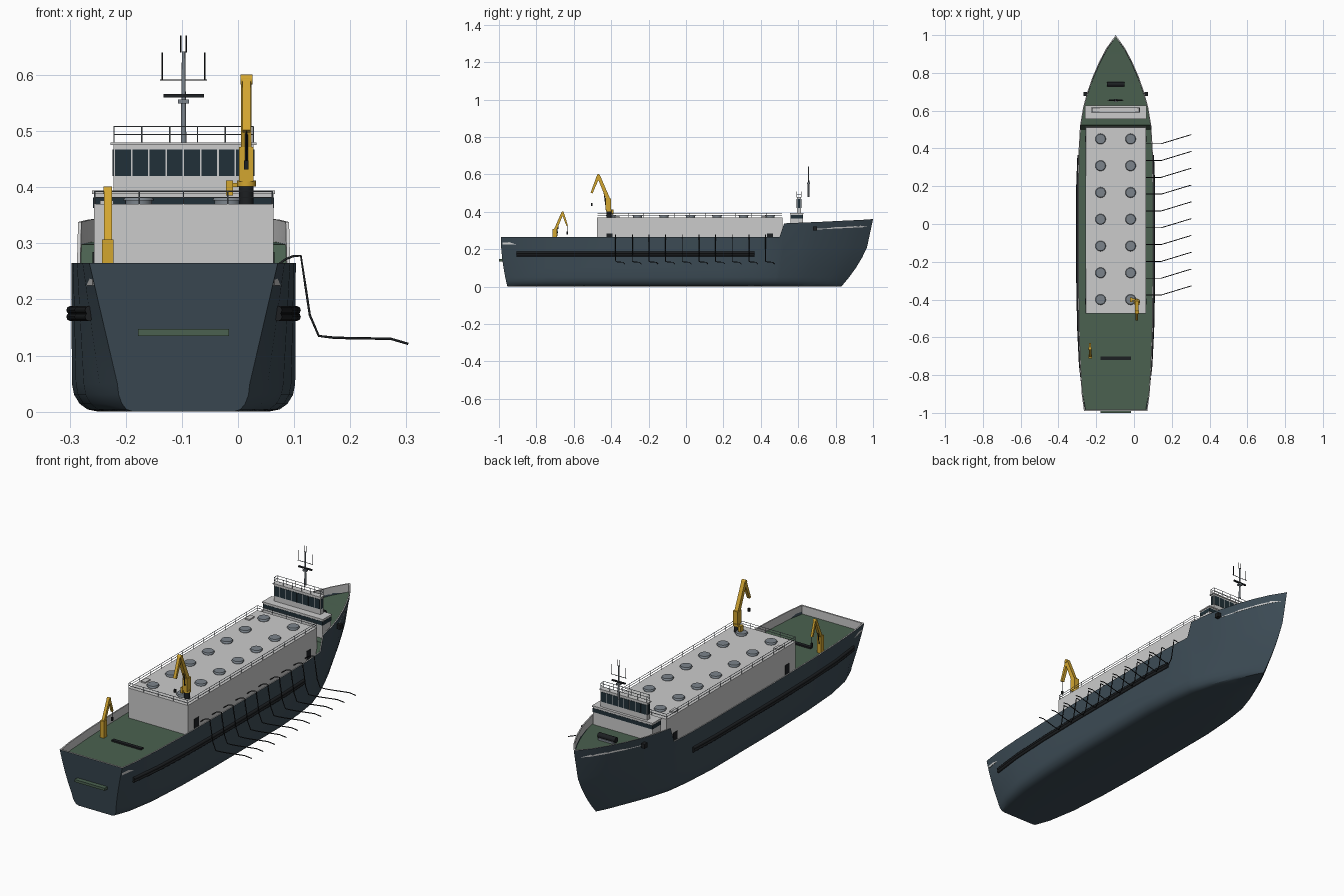
import bpy, bmesh, math
from mathutils import Vector

if "Cube" in bpy.data.objects:
    bpy.data.objects.remove(bpy.data.objects["Cube"])

CX = -0.097  # hull centreline


def mat(name, r, g, b):
    m = bpy.data.materials.new(name)
    m.diffuse_color = (r, g, b, 1)
    m.use_nodes = True
    m.node_tree.nodes["Principled BSDF"].inputs["Base Color"].default_value = m.diffuse_color
    return m


HULL = mat("hull_blue", 0.045, 0.07, 0.09)
DECK = mat("deck_green", 0.07, 0.12, 0.08)
PALE = mat("pale_grey", 0.6, 0.6, 0.6)
DARK = mat("black", 0.012, 0.014, 0.016)
GLASS = mat("glass", 0.015, 0.03, 0.04)
YELLOW = mat("yellow", 0.65, 0.38, 0.03)
STEEL = mat("steel", 0.2, 0.23, 0.26)


def finish(name, bm, *mats):
    me = bpy.data.meshes.new(name)
    bmesh.ops.recalc_face_normals(bm, faces=bm.faces)
    bm.to_mesh(me)
    bm.free()
    ob = bpy.data.objects.new(name, me)
    bpy.context.collection.objects.link(ob)
    for m in mats:
        me.materials.append(m)
    return ob


def smooth(ob, angle=30):
    bpy.ops.object.select_all(action='DESELECT')
    ob.select_set(True)
    bpy.context.view_layer.objects.active = ob
    bpy.ops.object.shade_smooth_by_angle(angle=math.radians(angle))


def box(name, x0, x1, y0, y1, z0, z1, m):
    bm = bmesh.new()
    bmesh.ops.create_cube(bm, size=1)
    for v in bm.verts:
        v.co = ((x0 + x1) / 2 + v.co.x * (x1 - x0), (y0 + y1) / 2 + v.co.y * (y1 - y0),
                (z0 + z1) / 2 + v.co.z * (z1 - z0))
    return finish(name, bm, m)


def cone(name, p, q, r0, r1, m, n=20):
    p, q = Vector(p), Vector(q)
    bm = bmesh.new()
    bmesh.ops.create_cone(bm, cap_ends=True, segments=n, radius1=r0, radius2=r1, depth=(q - p).length)
    ob = finish(name, bm, m)
    ob.location = (p + q) / 2
    ob.rotation_euler = (q - p).to_track_quat('Z', 'Y').to_euler()
    smooth(ob)
    return ob


def arm(name, p, q, w, t0, t1, m):
    # tapered beam in the y-z plane, constant width along x
    p, q = Vector(p), Vector(q)
    d = (q - p).normalized()
    n = Vector((0, -d.z, d.y))
    bm = bmesh.new()
    a, b = [[bm.verts.new(c + n * s) for c, s in
             ((p, t0), (q, t1), (q, -t1), (p, -t0))] for _ in range(2)]
    for va, vb in zip(a, b):
        va.co.x -= w
        vb.co.x += w
    bm.faces.new(a)
    bm.faces.new(b)
    for i in range(4):
        bm.faces.new((a[i], a[i - 1], b[i - 1], b[i]))
    return finish(name, bm, m)


def tubes(name, paths, r, m, cyclic=False, res=1):
    cu = bpy.data.curves.new(name, 'CURVE')
    cu.dimensions = '3D'
    cu.bevel_depth, cu.bevel_resolution, cu.use_fill_caps = r, res, True
    for path in paths:
        s = cu.splines.new('POLY')
        s.points.add(len(path) - 1)
        for pt, c in zip(s.points, path):
            pt.co = (*c, 1)
        s.use_cyclic_u = cyclic
    cu.materials.append(m)
    ob = bpy.data.objects.new(name, cu)
    bpy.context.collection.objects.link(ob)


def railing(name, x0, x1, y0, y1, z, h, gap, r=0.0012):
    c = [(x0, y0), (x1, y0), (x1, y1), (x0, y1)]
    tubes(name + "_bars", [[(x, y, z + k * h) for x, y in c] for k in (0.5, 1)], r, STEEL, True)
    posts = []
    for i in range(4):
        a, b = Vector(c[i - 1]), Vector(c[i])
        n = max(1, round((b - a).length / gap))
        posts += [a.lerp(b, k / n) for k in range(n)]
    tubes(name + "_posts", [[(p.x, p.y, z), (p.x, p.y, z + h)] for p in posts], r, STEEL)


# hull stations: y at sheer, y at keel, half width at sheer, half width at bilge, sheer height
ST = [(-.99, -.955, .168, .118, .265), (-.9, -.88, .18, .15, .265), (-.75, -.74, .19, .178, .265),
      (-.55, -.55, .197, .192, .265), (-.3, -.3, .2, .199, .265), (.2, .2, .2, .199, .265),
      (.38, .36, .197, .187, .265), (.5, .47, .19, .17, .265), (.525, .49, .188, .165, .338),
      (.62, .57, .172, .137, .342), (.7, .63, .15, .11, .345), (.78, .69, .122, .082, .349),
      (.86, .745, .087, .054, .353), (.93, .79, .05, .028, .356), (1, .83, 0, 0, .36)]
ROWS = [(0, 0), (0, .76), (.004, .86), (.014, .93), (.03, .98), (.05, 1)]


def section(i):
    yt, yb, bt, bb, zt = ST[i]
    pts = [(bb * k, z) for z, k in ROWS]
    pts += [(bb + (bt - bb) * (z - .05) / (zt - .05), z) for z in (.1, .155, .21, zt)]
    out = [(x, yb + (yt - yb) * (1 - (1 - z / zt) ** 1.9), z) for x, z in pts]
    yi = yt + (.008 if i == 0 else -.012 if i == len(ST) - 1 else 0)
    w = max(bt - .006, 0)
    return out + [(w, yi, zt), (w, yi, zt - .04), (0, yi, zt - .04)]


# hull with bulwarks and deck as one closed shell
bm = bmesh.new()
ends = []
for side in (1, -1):
    rings = [[bm.verts.new((CX + side * x, y, z)) for x, y, z in section(i)] for i in range(len(ST))]
    ends.append(rings[0])
    for a, b in zip(rings, rings[1:]):
        for j in range(len(a) - 1):
            bm.faces.new((a[j], a[j + 1], b[j + 1], b[j])).material_index = 0 if j < 9 else 1 if j < 11 else 2
R, L = ends
bm.faces.new(R[:10] + L[9:0:-1])
bm.faces.new((R[9], L[9], L[10], R[10])).material_index = 1
bm.faces.new((R[10], L[10], L[11], R[12], R[11])).material_index = 1
bmesh.ops.remove_doubles(bm, verts=bm.verts, dist=1e-5)
smooth(finish("hull", bm, HULL, PALE, DECK), 28)


def half_width(y, z):
    for a, b in zip(ST, ST[1:]):
        if a[0] <= y <= b[0]:
            t = (y - a[0]) / (b[0] - a[0])
            bt, bb, zt = (a[k] + (b[k] - a[k]) * t for k in (2, 3, 4))
            return bb + (bt - bb) * (z - .05) / (zt - .05)


# side fenders, anchors, stern plate, aft deck strip
ys = [-.905 + 1.27 * k / 24 for k in range(25)]
for side, s in (("right", 1), ("left", -1)):
    for dz in (-.006, .006):
        tubes(side + "_fender", [[(CX + s * (half_width(y, .175) + .002), y, .175 + dz) for y in ys]], .0075, DARK, res=2)
    ax = CX + s * .162
    box(side + "_anchor", ax - .009, ax + .009, .678, .7, .3, .322, DARK)
box("stern_plate", CX - .081, CX + .081, -1, -.96, .135, .147, DECK)
box("aft_deck_strip", CX - .08, CX + .08, -.72, -.702, .224, .232, DARK)

# cargo house with doors, roof boxes and round hatches
box("cargo_house", CX - .16, CX + .16, -.475, .515, .22, .37, PALE)
for s in (1, -1):
    for y in (-.41, .45):
        x = CX + s * .16
        box("side_door", x - .002, x + .002, y - .016, y + .016, .228, .285, DARK)
for y in (-.375, .425):
    box("roof_box", -.246, -.222, y - .02, y + .02, .368, .376, PALE)
for x in (-.177, -.018):
    for k in range(7):
        y = -.4 + k * .1417
        cone("hatch_coaming", (x, y, .368), (x, y, .376), .024, .024, STEEL, 24)
        cone("hatch_lid", (x, y, .376), (x, y, .382), .028, .025, STEEL, 24)
railing("house_rail", CX - .158, CX + .158, -.473, .513, .37, .023, .08)

# two-tier bridge
box("bridge_lower", CX - .16, CX + .16, .56, .625, .3, .388, PALE)
box("bridge_lower_windows", CX - .161, CX + .161, .559, .626, .363, .382, GLASS)
box("bridge_lower_roof", CX - .163, CX + .163, .557, .628, .388, .394, PALE)
box("bridge_upper", CX - .125, CX + .125, .593, .615, .393, .475, PALE)
for k in range(8):
    x = CX - .123 + k * .0308
    box("bridge_window", x + .001, x + .029, .5915, .6165, .42, .467, GLASS)
box("bridge_side_windows", CX - .1265, CX + .1265, .596, .612, .42, .467, GLASS)
box("bridge_roof", CX - .13, CX + .13, .59, .618, .475, .48, PALE)
railing("bridge_rail", CX - .124, CX + .124, .592, .616, .48, .028, .05)

# mast with radar and aerials
my = .655
cone("mast", (CX, my, .48), (CX, my, .642), .005, .003, STEEL, 12)
box("radar_platform", CX - .01, CX + .01, my - .008, my + .008, .549, .556, STEEL)
box("radar_bar", CX - .036, CX + .036, my - .004, my + .004, .56, .566, DARK)
tubes("aerials", [[(CX - .042, my, .591), (CX + .042, my, .591)]] +
      [[(CX + dx, my, a), (CX + dx, my, b)] for dx, a, b in
       ((-.038, .591, .64), (.038, .591, .64), (-.005, .64, .67), (.005, .64, .67))], .0013, DARK)

# foredeck windlass
box("windlass_base", CX - .04, CX + .04, .725, .755, .305, .318, STEEL)
cone("windlass_drum", (CX - .047, .74, .325), (CX + .047, .74, .325), .013, .013, DARK)


# knuckle-boom cranes
def crane(name, x, w, base, elbow, tip, hook_z):
    arm(name + "_boom", (x, *base), (x, *elbow), w, w * 1.1, w * .9, YELLOW)
    arm(name + "_jib", (x, *elbow), (x, *tip), w * .75, w * .9, w * .6, YELLOW)
    cone(name + "_elbow", (x - w * 1.1, *elbow), (x + w * 1.1, *elbow), w * .95, w * .95, YELLOW, 16)
    tubes(name + "_wire", [[(x, *tip), (x, tip[0], hook_z)]], .001, DARK)
    box(name + "_hook", x - .004, x + .004, tip[0] - .004, tip[0] + .004, hook_z - .008, hook_z + .008, DARK)
    mid = [(a + b) / 2 for a, b in zip(base, elbow)]
    s = 1 if tip[0] > base[0] else -1
    tubes(name + "_ram", [[(x, base[0] + s * w * 1.5, base[1] - .03), (x, *mid)]], w * .3, DARK)


crane("main_crane", .015, .0095, (-.415, .465), (-.468, .592), (-.505, .5), .44)
cone("main_crane_pedestal", (.015, -.412, .365), (.015, -.412, .402), .013, .013, DARK)
cone("main_crane_collar", (.015, -.412, .401), (.015, -.412, .412), .017, .017, YELLOW)
box("main_crane_tower", .002, .028, -.43, -.4, .41, .472, YELLOW)
box("main_crane_seat", -.021, -.009, -.412, -.388, .385, .412, YELLOW)
box("main_crane_seat_arm", -.012, .004, -.405, -.395, .4, .408, YELLOW)
crane("aft_crane", -.232, .007, (-.7, .3), (-.66, .395), (-.635, .325), .287)
box("aft_crane_tower", -.242, -.222, -.713, -.69, .22, .307, YELLOW)

# row of outboard hoses on the right side
PROFILE = [(.06, 0, .253), (.085, 0, .272), (.098, 0, .277), (.112, 0, .278), (.12, 0, .225), (.128, 0, .172),
           (.144, 0, .135), (.17, .008, .132), (.2, .017, .131), (.272, .039, .13), (.303, .048, .121)]
tubes("hoses", [[(x, .425 - .089 * k + dy, z) for x, dy, z in PROFILE] for k in range(10)], .0023, DARK)
